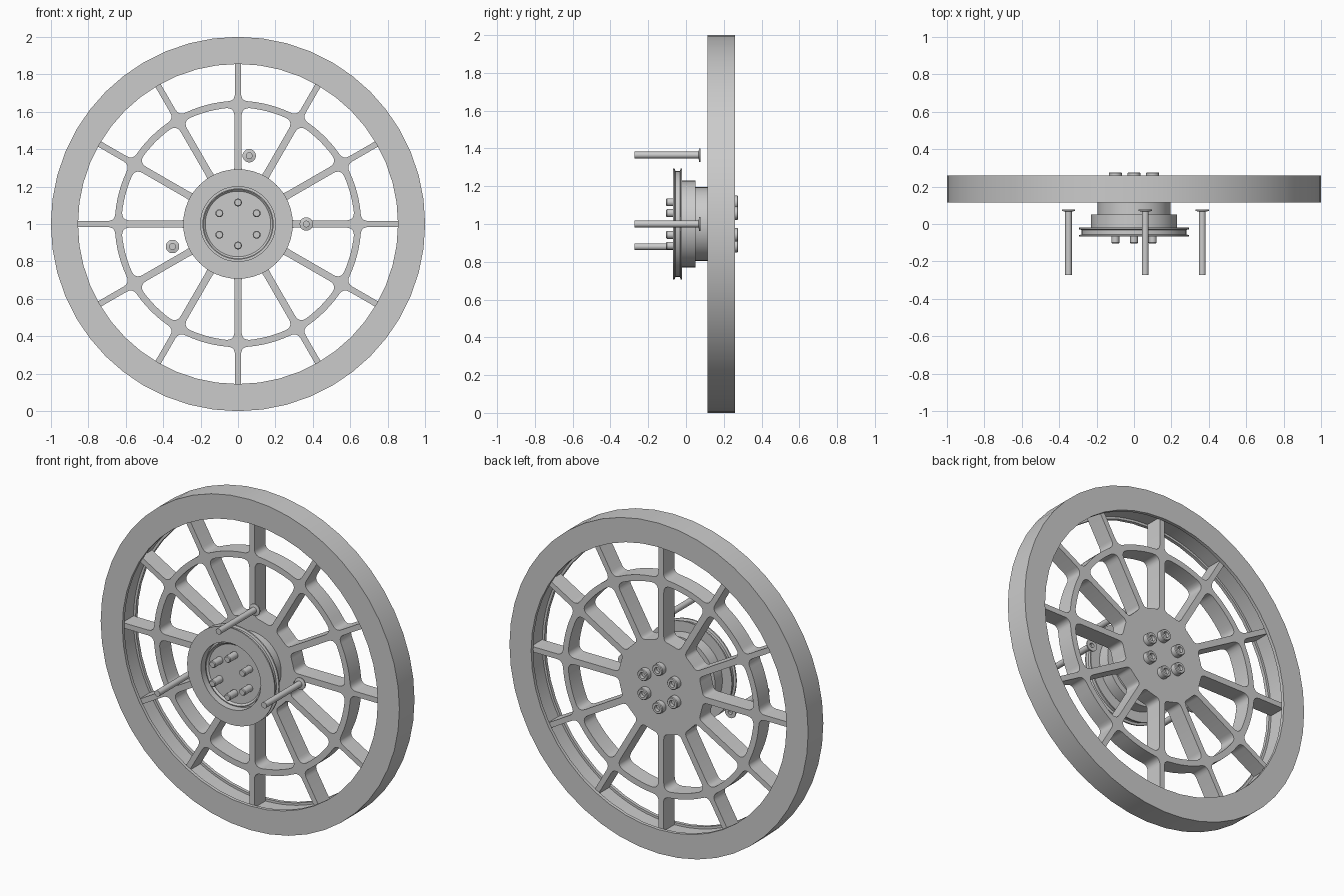
import bpy, bmesh
from math import sin, cos, pi, asin, radians
from mathutils import Vector, Matrix

cube = bpy.data.objects.get("Cube")
if cube:
    bpy.data.objects.remove(cube, do_unlink=True)

grey = bpy.data.materials.new("light_grey")
grey.use_nodes = True
colour = (0.6, 0.6, 0.6, 1)
grey.diffuse_color = colour
grey.node_tree.nodes["Principled BSDF"].inputs["Base Color"].default_value = colour

AXLE = 1.0      # height of the wheel centre
SPOKES = 12


def finish(name, mesh, x=0, z=AXLE):
    obj = bpy.data.objects.new(name, mesh)
    bpy.context.collection.objects.link(obj)
    obj.location = (x, 0, z)
    mesh.materials.clear()
    mesh.materials.append(grey)
    bpy.ops.object.select_all(action="DESELECT")
    obj.select_set(True)
    bpy.context.view_layer.objects.active = obj
    bpy.ops.object.shade_smooth_by_angle(angle=radians(30))
    return obj


def lathe(name, profile, x=0, z=AXLE, steps=48, closed=False):
    """Spin (radius, y) points round the y axis."""
    bm = bmesh.new()
    verts = [bm.verts.new((r, y, 0)) for r, y in profile]
    edges = [bm.edges.new(pair) for pair in zip(verts, verts[1:])]
    if closed:
        edges.append(bm.edges.new((verts[-1], verts[0])))
    bmesh.ops.spin(bm, geom=verts + edges, cent=(0, 0, 0), axis=(0, 1, 0),
                   angle=2 * pi, steps=steps, use_merge=True)
    bmesh.ops.remove_doubles(bm, verts=bm.verts, dist=1e-5)
    bmesh.ops.recalc_face_normals(bm, faces=bm.faces)
    mesh = bpy.data.meshes.new(name)
    bm.to_mesh(mesh)
    bm.free()
    return finish(name, mesh, x, z)


def polar(r, a):
    return Vector((r * cos(a), r * sin(a), 0))


def fillet(corner, before, after, size):
    """Rounded replacement for a sharp corner."""
    p = corner + (before - corner).normalized() * size
    q = corner + (after - corner).normalized() * size
    return [p * (1 - t) ** 2 + corner * 2 * t * (1 - t) + q * t ** 2
            for t in (i / 5 for i in range(6))]


def window(r_in, r_out, half, fillet_in, fillet_out, turn):
    """Opening between two neighbouring spokes."""
    def arc(r, n=8):
        a, b = asin(half / r), 2 * pi / SPOKES - asin(half / r)
        return [polar(r, turn + a + (b - a) * i / n) for i in range(n + 1)]

    inner, outer = arc(r_in), arc(r_out)[::-1]

    def middle(points, size):
        ends = (points[0], points[-1])
        return [p for p in points[1:-1]
                if min((p - e).length for e in ends) > size * 1.05]

    def corner(p, before, after, size):
        return fillet(p, before, after, size) if size else [p]

    return (corner(inner[0], outer[-1], inner[1], fillet_in) + middle(inner, fillet_in)
            + corner(inner[-1], inner[-2], outer[0], fillet_in)
            + corner(outer[0], inner[-1], outer[1], fillet_out) + middle(outer, fillet_out)
            + corner(outer[-1], outer[-2], inner[0], fillet_out))


# Spoked web: a filled disc with two rows of openings
outlines = [[polar(0.89, 2 * pi * i / 48) for i in range(48)]]
for k in range(SPOKES):
    turn = 2 * pi * k / SPOKES
    outlines.append(window(0.28, 0.622, 0.019, 0.03, 0.045, turn))
    outlines.append(window(0.658, 0.868, 0.016, 0.04, 0, turn))
curve = bpy.data.curves.new("web_outline", "CURVE")
curve.dimensions = "2D"
curve.fill_mode = "BOTH"
curve.extrude = 0.0525
for points in outlines:
    spline = curve.splines.new("POLY")
    spline.points.add(len(points) - 1)
    for target, p in zip(spline.points, points):
        target.co = (p.x, p.y, 0, 1)
    spline.use_cyclic_u = True
helper = bpy.data.objects.new("web_outline", curve)
bpy.context.collection.objects.link(helper)
bpy.context.view_layer.update()
web = bpy.data.meshes.new_from_object(
    helper.evaluated_get(bpy.context.evaluated_depsgraph_get()))
bpy.data.objects.remove(helper, do_unlink=True)
web.transform(Matrix.Translation((0, 0.1875, 0)) @ Matrix.Rotation(pi / 2, 4, "X"))
bm = bmesh.new()
bm.from_mesh(web)
bmesh.ops.remove_doubles(bm, verts=bm.verts, dist=1e-5)
bmesh.ops.recalc_face_normals(bm, faces=bm.faces)
bm.to_mesh(web)
bm.free()
finish("spoked_web", web)

# Heavy outer rim with a shallow channel inside
lathe("outer_rim", [(1, 0.115), (1, 0.26), (0.855, 0.26), (0.855, 0.24), (0.88, 0.24),
                    (0.88, 0.135), (0.855, 0.135), (0.855, 0.115)], closed=True)

# Stepped hub and its recessed front face
lathe("hub", [(0, -0.03), (0.175, -0.03), (0.185, -0.04), (0.19, -0.04), (0.19, -0.02),
              (0.23, -0.02), (0.23, 0.05), (0.195, 0.05), (0.195, 0.14), (0, 0.14)])

# Grooved flange
lathe("flange", [(0.2, -0.068), (0.293, -0.068), (0.293, -0.06), (0.28, -0.056),
                 (0.28, -0.032), (0.293, -0.028), (0.293, -0.02), (0.2, -0.02)], closed=True)

# Six bolts through the hub: shank ends in front, socket heads behind
for k in range(6):
    p = polar(0.115, pi / 2 + k * pi / 3)
    place = dict(x=p.x, z=AXLE + p.y)
    lathe("bolt_end", [(0, -0.105), (0.017, -0.105), (0.021, -0.1), (0.021, -0.025),
                       (0, -0.025)], steps=16, **place)
    lathe("bolt_head", [(0, 0.23), (0.035, 0.23), (0.035, 0.272), (0.031, 0.276),
                        (0.018, 0.276), (0.018, 0.255), (0, 0.255)], steps=20, **place)

# Three headed pins around the hub
for x, z in ((0.06, 1.365), (0.365, 1.0), (-0.35, 0.88)):
    lathe("pin", [(0, -0.273), (0.018, -0.273), (0.018, 0.066), (0.036, 0.07),
                  (0.036, 0.077), (0.014, 0.077), (0.014, 0.06), (0, 0.06)],
          x=x, z=z, steps=20)
